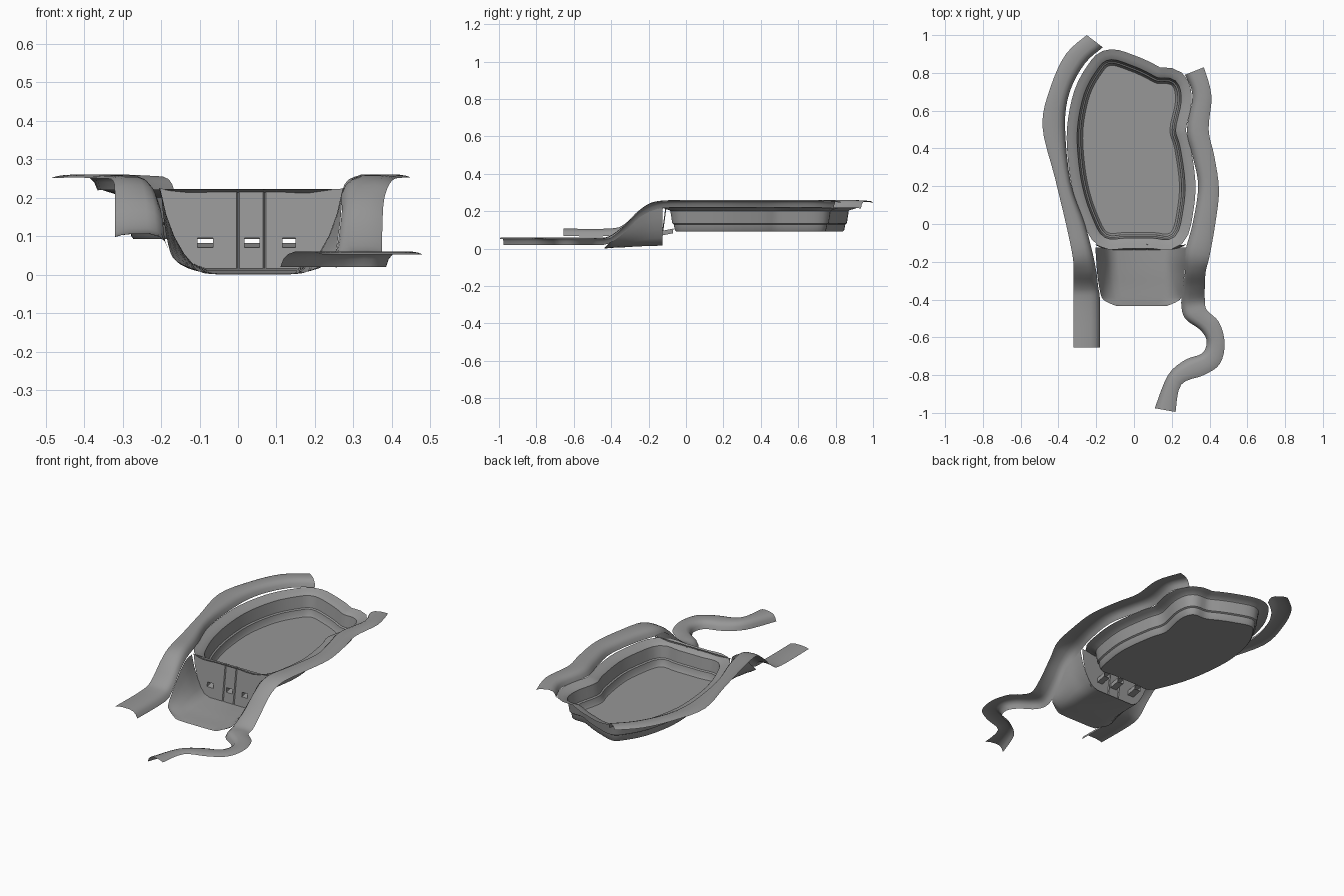
import bpy
import bmesh
from mathutils import Vector

default_cube = bpy.data.objects.get("Cube")
if default_cube:
    bpy.data.objects.remove(default_cube, do_unlink=True)

# One plain stone colour for every part
stone = bpy.data.materials.new("stone_grey")
stone.use_nodes = True
grey = (0.31, 0.31, 0.31, 1)
stone.diffuse_color = grey
stone.node_tree.nodes["Principled BSDF"].inputs["Base Color"].default_value = grey


def finish(name, bm):
    """Turn a bmesh into a named, shaded object."""
    bmesh.ops.remove_doubles(bm, verts=bm.verts, dist=0.0005)
    bmesh.ops.recalc_face_normals(bm, faces=bm.faces)
    if sum(face.normal.z * face.calc_area() for face in bm.faces) < 0:
        bmesh.ops.reverse_faces(bm, faces=bm.faces)
    mesh = bpy.data.meshes.new(name)
    bm.to_mesh(mesh)
    bm.free()
    mesh.materials.append(stone)
    obj = bpy.data.objects.new(name, mesh)
    bpy.context.collection.objects.link(obj)
    bpy.ops.object.select_all(action='DESELECT')
    bpy.context.view_layer.objects.active = obj
    obj.select_set(True)
    bpy.ops.object.shade_smooth_by_angle(angle=0.6)
    return obj


def spline(points, steps, closed=False):
    """Smooth curve through points of any dimension."""
    points = [Vector(p) for p in points]
    count = len(points)

    def pick(i):
        return points[i % count] if closed else points[max(0, min(count - 1, i))]

    result = []
    for i in range(count if closed else count - 1):
        a, b, c, d = (pick(i + k) for k in (-1, 0, 1, 2))
        for s in range(steps):
            t = s / steps
            result.append(b + (c - a) * (t / 2)
                          + (a * 2 - b * 5 + c * 4 - d) * (t * t / 2)
                          + (b * 3 - a - c * 3 + d) * (t ** 3 / 2))
    if not closed:
        result.append(points[-1])
    return result


def grid(bm, rows, closed=False):
    """Join neighbouring rows of points with quads."""
    made = [[bm.verts.new(p) for p in row] for row in rows]
    faces = []
    for upper, lower in zip(made, made[1:]):
        width = len(upper)
        for i in range(width if closed else width - 1):
            j = (i + 1) % width
            faces.append(bm.faces.new((upper[i], upper[j], lower[j], lower[i])))
    return made, faces


# Banks: stations hold outer x, y, inner x, y and crest height
bank_profile = ((0, -.008), (.12, -.003), (.3, 0), (.65, 0),
                (.82, -.007), (.93, -.02), (1, -.04))


def bank(name, stations):
    rows = []
    for ox, oy, ix, iy, z in spline(stations, 4):
        rows.append([(ox + (ix - ox) * s, oy + (iy - oy) * s, z + dz)
                     for s, dz in bank_profile])
    bm = bmesh.new()
    grid(bm, rows)
    finish(name, bm)


bank("right_bank", [
    (-.32, -.655, -.18, -.655, .107), (-.32, -.41, -.18, -.41, .107),
    (-.32, -.33, -.19, -.33, .13), (-.32, -.25, -.2, -.25, .205),
    (-.325, -.17, -.22, -.15, .252), (-.36, 0, -.26, 0, .258),
    (-.42, .25, -.335, .22, .26), (-.485, .52, -.365, .52, .259),
    (-.44, .73, -.34, .7, .26), (-.36, .9, -.26, .85, .26),
    (-.25, 1, -.165, .935, .255)])

bank("left_bank", [
    (.22, -.995, .11, -.975, .06), (.25, -.85, .18, -.8, .06),
    (.37, -.8, .27, -.72, .06), (.455, -.74, .36, -.685, .06),
    (.48, -.63, .385, -.62, .06), (.45, -.52, .35, -.56, .06),
    (.385, -.455, .27, -.5, .06), (.375, -.4, .25, -.42, .065),
    (.375, -.33, .26, -.33, .125), (.38, -.25, .27, -.25, .205),
    (.4, -.17, .27, -.15, .252), (.43, 0, .31, 0, .26),
    (.45, .18, .34, .2, .26), (.425, .36, .31, .36, .26),
    (.395, .5, .28, .5, .26), (.41, .68, .31, .68, .26),
    (.37, .83, .27, .79, .255)])

# Pool: one floor outline, offset outwards into walls, step and deck
outline = spline([
    (-.14, -.045), (-.19, .04), (-.235, .17), (-.262, .32), (-.27, .5),
    (-.235, .68), (-.17, .8), (-.12, .84), (-.02, .81), (.05, .78),
    (.12, .745), (.2, .735), (.22, .65), (.19, .5), (.215, .4),
    (.24, .22), (.23, .08), (.195, -.045), (.1, -.045), (-.05, -.045)], 4, True)


def ring(offset, z):
    row = []
    for i, p in enumerate(outline):
        along = outline[(i + 1) % len(outline)] - outline[i - 1]
        out = Vector((along.y, -along.x)).normalized()
        row.append((p.x - out.x * offset, p.y - out.y * offset, z))
    return row


bm = bmesh.new()
rings, _ = grid(bm, [ring(*step) for step in (
    (-.085, .221), (-.06, .213), (-.035, .205), (-.03, .2), (-.02, .135),
    (-.012, .13), (-.006, .1), (0, .092))], True)
if rings[0][0].co.x > rings[-1][0].co.x:
    for row, step in zip(rings, (.085, .06, .035, .03, .02, .012, .006, 0)):
        for v, co in zip(row, ring(step, row[0].co.z)):
            v.co = co
bm.faces.new(rings[-1])
finish("pool_basin", bm)

# Plunge pit: a U section that sinks and narrows towards the front
section = ((0, 1), (.03, .7), (.075, .42), (.13, .2), (.18, .07), (.25, .01))
half = [(f, h) for f, h in section]
section = half + [(1 - f, h) for f, h in reversed(half)]
pit_stations = spline([
    (-.125, -.205, .275, .225, .014), (-.19, -.2, .27, .215, .012),
    (-.26, -.195, .268, .16, .01), (-.33, -.185, .26, .095, .006),
    (-.39, -.17, .25, .045, .004), (-.415, -.14, .22, .025, .002),
    (-.435, -.09, .17, .004, 0)], 3)
pit_rows = [[(left + (right - left) * f, y, low + (top - low) * h)
             for f, h in section] for y, left, right, top, low in pit_stations]
bm = bmesh.new()
grid(bm, pit_rows)
finish("plunge_pit", bm)

# Fall wall behind the pit, with two thin grooves and three spouts
edge = pit_rows[0]


def pit_height(x):
    for a, b in zip(edge, edge[1:]):
        if a[0] <= x <= b[0]:
            return a[2] + (b[2] - a[2]) * (x - a[0]) / (b[0] - a[0])
    return edge[0][2]


spouts = ((-.105, -.065), (.017, .056), (.115, .15))
grooves = (0, .069)
columns = [p[0] for p in edge] + [x for pair in spouts for x in pair]
columns += [g + d for g in grooves for d in (-.004, 0, .004)]
columns.sort()
rows = []
for level in (0, .07, .095, .16, .222):
    row = []
    for x in columns:
        z = max(level, pit_height(x))
        dent = .006 if x in grooves else 0
        row.append((x, -.14 + dent + .03 * z / .222, z))
    rows.append(row)
bm = bmesh.new()
_, faces = grid(bm, rows)
holes = []
for face in faces:
    c = face.calc_center_median()
    if .07 < c.z < .095 and any(a < c.x < b for a, b in spouts):
        holes.append(face)
tube = bmesh.ops.extrude_face_region(bm, geom=holes)["geom"]
bmesh.ops.translate(bm, vec=(0, .06, .012),
                    verts=[g for g in tube if isinstance(g, bmesh.types.BMVert)])
caps = [g for g in tube if isinstance(g, bmesh.types.BMFace)]
bmesh.ops.delete(bm, geom=caps + [f for f in holes if f.is_valid], context='FACES')
finish("fall_wall", bm)
